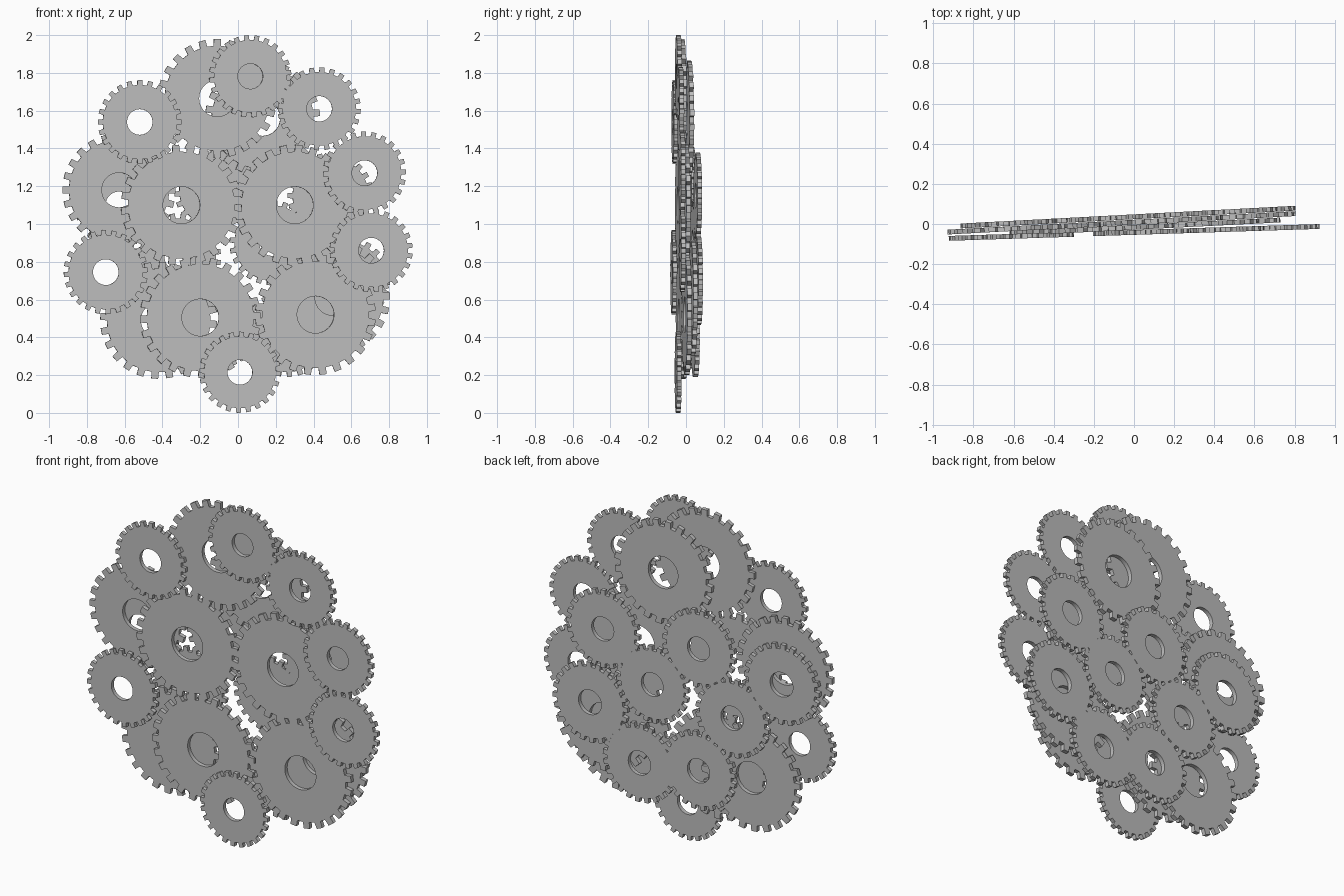
import bpy, bmesh, math
from mathutils import Matrix

if "Cube" in bpy.data.objects:
    bpy.data.objects.remove(bpy.data.objects["Cube"])

TEETH = 24
THICK = 0.024

steel = bpy.data.materials.new("steel_grey")
steel.diffuse_color = (0.52, 0.52, 0.52, 1)
steel.use_nodes = True
steel.node_tree.nodes["Principled BSDF"].inputs["Base Color"].default_value = steel.diffuse_color


def gear(name, x, z, radius, depth, slope, phase):
    """Flat spur gear with a round bore, standing upright and slightly turned."""
    pitch = 2 * math.pi / TEETH
    # angle and radius of the corners of one tooth: root, tip, tip, root
    tooth = ((-0.27, 0.885), (-0.22, 1.0), (0.22, 1.0), (0.27, 0.885))
    bm = bmesh.new()
    rings = []
    for y in (-THICK / 2, THICK / 2):
        outer, bore = [], []
        for i in range(TEETH):
            for k, (off, r) in enumerate(tooth):
                a = (i + phase + off) * pitch
                outer.append(bm.verts.new((radius * r * math.cos(a), y, radius * r * math.sin(a))))
                b = (i + phase + (k - 1.5) / 4) * pitch
                h = radius * 0.305
                bore.append(bm.verts.new((h * math.cos(b), y, h * math.sin(b))))
        rings.append((outer, bore))
    (fo, fb), (bo, bb) = rings
    n = len(fo)
    for i in range(n):
        j = (i + 1) % n
        bm.faces.new((fo[i], fo[j], fb[j], fb[i]))   # front face
        bm.faces.new((bo[j], bo[i], bb[i], bb[j]))   # back face
        bm.faces.new((fo[j], fo[i], bo[i], bo[j]))   # toothed rim
        bm.faces.new((fb[i], fb[j], bb[j], bb[i])).smooth = True  # bore wall
    bmesh.ops.recalc_face_normals(bm, faces=bm.faces)
    for e in bm.edges:
        if len(e.link_faces) == 2 and e.calc_face_angle(0) > math.radians(30):
            e.smooth = False
    me = bpy.data.meshes.new(name)
    bm.to_mesh(me)
    bm.free()
    me.materials.append(steel)
    ob = bpy.data.objects.new(name, me)
    bpy.context.collection.objects.link(ob)
    ob.matrix_world = (Matrix.Translation((x, depth + slope * x, z))
                       @ Matrix.Rotation(math.atan(slope), 4, 'Z'))


# layer name: (depth at centre, slope, [(x, z, radius), ...]), front to back
layers = {
    "front_small_gear": (-0.042, 0.032, [
        (-0.52, 1.54, 0.222), (0.065, 1.782, 0.218), (0.43, 1.61, 0.22),
        (0.67, 1.27, 0.22), (0.705, 0.86, 0.22), (0.01, 0.215, 0.215),
        (-0.70, 0.745, 0.223)]),
    "front_large_gear": (-0.0165, 0.05, [
        (-0.11, 1.665, 0.315), (-0.30, 1.10, 0.32), (0.30, 1.10, 0.32),
        (-0.20, 0.505, 0.32), (0.41, 0.52, 0.32)]),
    "middle_large_gear": (0.009, 0.053, [
        (-0.63, 1.18, 0.30), (0.13, 1.56, 0.305), (-0.42, 0.49, 0.31),
        (0.50, 0.61, 0.305)]),
    "back_small_gear": (0.036, 0.053, [
        (0.49, 1.15, 0.228), (-0.11, 1.18, 0.228), (0.18, 0.90, 0.225),
        (-0.63, 1.10, 0.235), (-0.32, 0.826, 0.23), (0.57, 0.70, 0.235),
        (0.26, 0.42, 0.23), (-0.11, 0.465, 0.23)]),
}

for layer, (depth, slope, spots) in layers.items():
    for i, (x, z, r) in enumerate(spots):
        gear(f"{layer}_{i + 1}", x, z, r, depth, slope, (i * 0.37) % 1)
